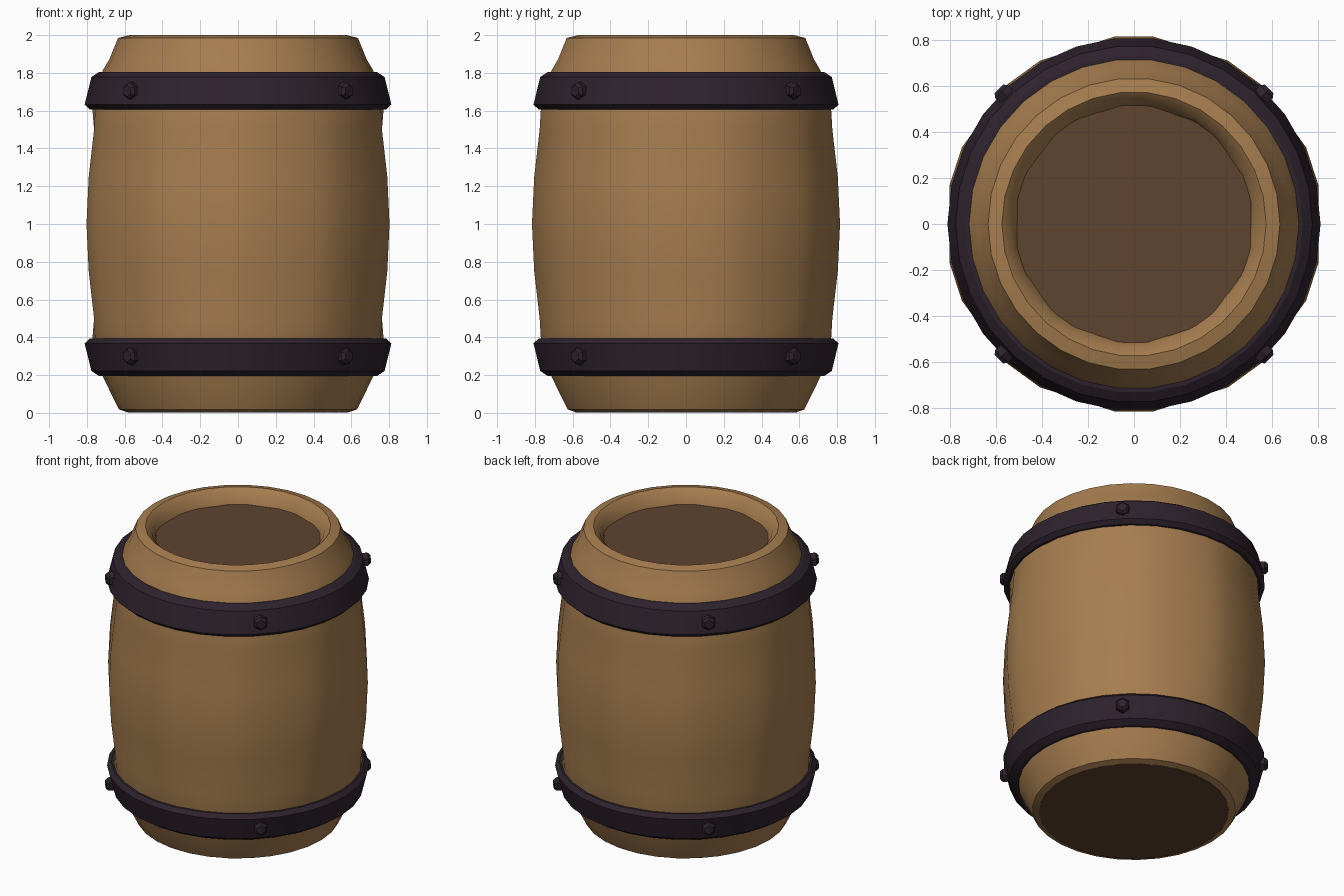
import bpy, bmesh, math
from mathutils import Matrix, Vector

if "Cube" in bpy.data.objects:
    bpy.data.objects.remove(bpy.data.objects["Cube"])


def material(name, rgb):
    m = bpy.data.materials.new(name)
    lin = [((c / 255 + 0.055) / 1.055) ** 2.4 for c in rgb]
    m.diffuse_color = (*lin, 1)
    m.use_nodes = True
    m.node_tree.nodes["Principled BSDF"].inputs["Base Color"].default_value = m.diffuse_color
    return m


WOOD = material("light wood", (166, 125, 79))
LID = material("dark wood", (95, 67, 47))
IRON = material("dark iron", (46, 34, 45))


def finish(bm, name, mat, angle=None):
    bmesh.ops.recalc_face_normals(bm, faces=bm.faces)
    me = bpy.data.meshes.new(name)
    bm.to_mesh(me)
    bm.free()
    me.materials.append(mat)
    ob = bpy.data.objects.new(name, me)
    bpy.context.collection.objects.link(ob)
    if angle:
        bpy.ops.object.select_all(action='DESELECT')
        ob.select_set(True)
        bpy.context.view_layer.objects.active = ob
        bpy.ops.object.shade_smooth_by_angle(angle=math.radians(angle))
    return ob


def lathe(profile, sides, closed=False, flatten=None):
    """Spin (radius, z) points; flatten(i, r, z) scales the radius per column."""
    bm = bmesh.new()
    rings = []
    for r, z in profile:
        ring = []
        for i in range(sides):
            a = 2 * math.pi * i / sides
            k = r * (flatten(i, r, z) if flatten else 1)
            ring.append(bm.verts.new((k * math.cos(a), k * math.sin(a), z)))
        rings.append(ring)
    pairs = list(zip(rings, rings[1:]))
    if closed:
        pairs.append((rings[-1], rings[0]))
    for lo, hi in pairs:
        for i in range(sides):
            j = (i + 1) % sides
            bm.faces.new((lo[i], lo[j], hi[j], hi[i]))
    return bm


# Barrel body: ten broad flat staves that blend into round shoulders and rims
def stave(i, r, z):
    flat = 0.45 < z < 1.55 or r < 0.53
    return math.cos(math.radians(12)) if i % 3 == 0 and flat else 1


body = [(0.56, 0.03), (0.585, 0.003), (0.63, 0.018), (0.715, 0.19), (0.772, 0.38),
        (0.779, 0.5), (0.808, 0.75), (0.82, 1.0), (0.808, 1.25), (0.779, 1.5),
        (0.772, 1.62), (0.715, 1.815), (0.682, 1.87), (0.635, 1.985), (0.575, 2.0),
        (0.535, 1.965), (0.515, 1.89)]
finish(lathe(body, 30, flatten=stave), "barrel_body", WOOD, 32)

# End boards: the top one recessed, the bottom one nearly flush
for name, r, z in (("top_lid", 0.52, 1.895), ("bottom_board", 0.588, 0.011)):
    bm = bmesh.new()
    bmesh.ops.create_cone(bm, cap_ends=True, segments=30, radius1=r, radius2=r,
                          depth=0.02, matrix=Matrix.Translation((0, 0, z)))
    finish(bm, name, LID)

# Iron hoops, mirrored about the middle, each with four hexagonal bolts
hoop = [(0.69, 1.807), (0.735, 1.805), (0.776, 1.778), (0.812, 1.632),
        (0.785, 1.607), (0.69, 1.60)]
for label, flip in (("upper", False), ("lower", True)):
    prof = [(r, 2 - z if flip else z) for r, z in hoop]
    finish(lathe(prof, 30, closed=True), label + "_hoop", IRON, 25)
    for n in range(4):
        a = math.radians(45 + 90 * n)
        d = Vector((math.cos(a), math.sin(a), 0))
        rot = d.to_track_quat('Z', 'Y').to_matrix().to_4x4()
        bm = bmesh.new()
        for r1, r2, start, end in ((0.046, 0.046, 0.77, 0.815), (0.046, 0.03, 0.815, 0.832)):
            c = d * (start + end) / 2 + Vector((0, 0, 0.30 if flip else 1.705))
            bmesh.ops.create_cone(bm, cap_ends=True, segments=6, radius1=r1, radius2=r2,
                                  depth=end - start, matrix=Matrix.Translation(c) @ rot)
        finish(bm, f"{label}_bolt_{n + 1}", IRON)
